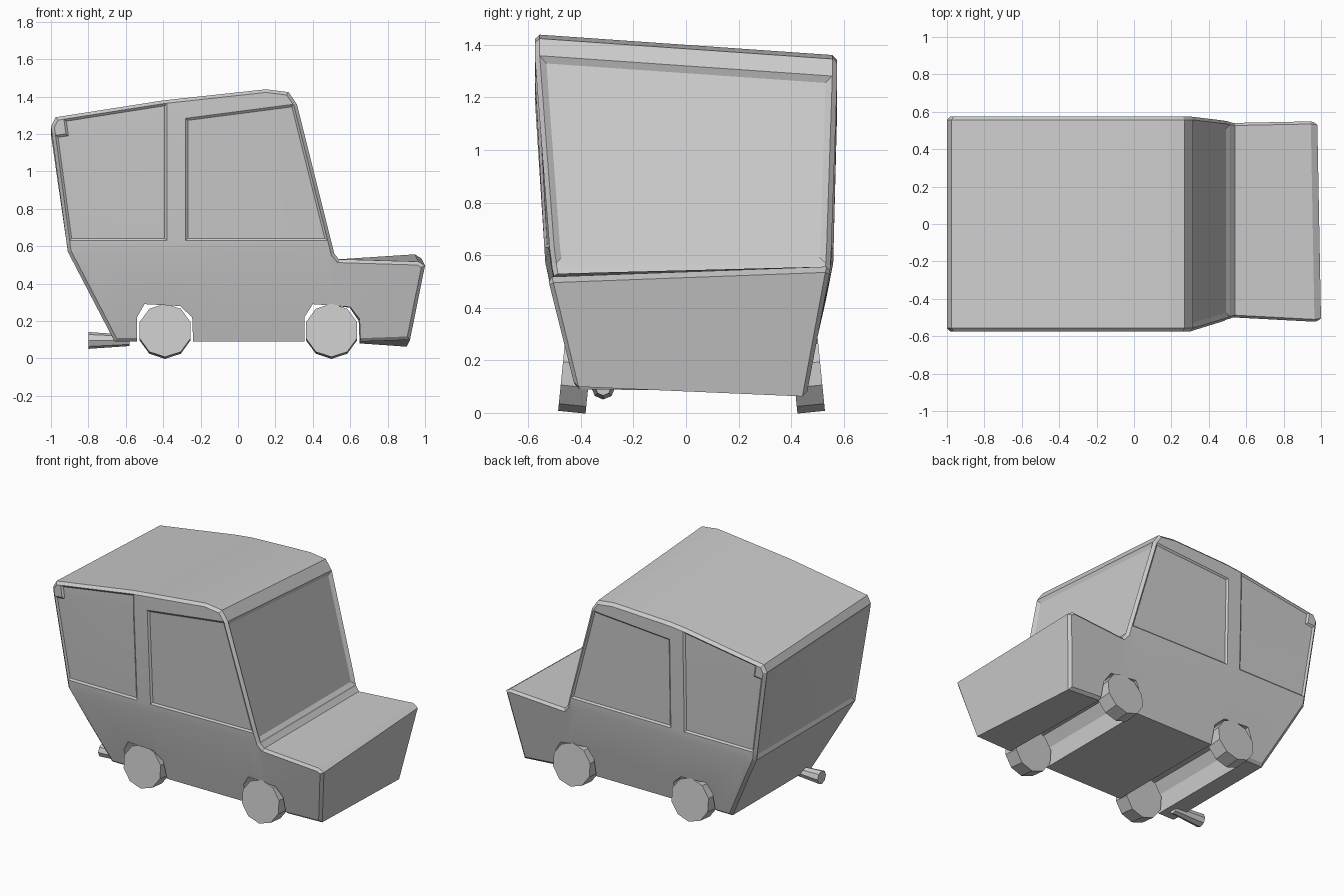
import bpy, bmesh
from math import pi
from mathutils import Vector

if "Cube" in bpy.data.objects:
    bpy.data.objects.remove(bpy.data.objects["Cube"])

HALF = 0.56


def add_object(name, bm):
    mesh = bpy.data.meshes.new(name)
    bm.to_mesh(mesh)
    bm.free()
    obj = bpy.data.objects.new(name, mesh)
    bpy.context.collection.objects.link(obj)
    return obj


def clamp(v):
    return max(0.0, min(1.0, v))


# Side profile of the van, wheel tunnels included
outline = [(-.54, .09), (-.66, .09), (-.91, .57), (-1.0, 1.24), (-.975, 1.29),
           (-.4, 1.38), (.15, 1.44), (.27, 1.425), (.315, 1.36), (.515, .56),
           (.54, .53), (.965, .517), (1.0, .495), (.92, .10), (.655, .09)]
front_arch = [(.65, .21), (.60, .275), (.40, .29), (.355, .22), (.355, .09)]
rear_arch = [(-.24, .09), (-.245, .22), (-.31, .28), (-.50, .29), (-.54, .22)]
profile = outline + front_arch + rear_arch

bm = bmesh.new()
near = bm.faces.new([bm.verts.new((x, -HALF, z)) for x, z in profile])
ext = bmesh.ops.extrude_face_region(bm, geom=[near], use_keep_orig=True)
bmesh.ops.translate(bm, vec=(0, 2 * HALF, 0),
                    verts=[g for g in ext['geom'] if isinstance(g, bmesh.types.BMVert)])
bmesh.ops.recalc_face_normals(bm, faces=bm.faces)

# Chamfer the long side edges, leaving the wheel arches sharp
def is_outline(e):
    a, b = e.verts
    pair = [min(range(len(profile)), key=lambda i: (profile[i][0] - v.co.x) ** 2
                + (profile[i][1] - v.co.z) ** 2) for v in (a, b)]
    return abs(a.co.y - b.co.y) < .01 and max(pair) < len(outline)

bmesh.ops.bevel(bm, geom=[e for e in bm.edges if is_outline(e)],
                offset=.018, segments=1, affect='EDGES')

# Cut lines for waist, windows and pillar
cuts = [((0, 0, .57), (0, 0, 1)), ((0, 0, .63), (0, 0, 1)),
        ((0, 0, 1.32), (-.13, 0, 1)), ((.42, 0, .65), (.97, 0, .243)),
        ((-.88, 0, .9), (.99, 0, .133)), ((-.28, 0, 0), (1, 0, 0)),
        ((-.38, 0, 0), (1, 0, 0)), ((.535, 0, 0), (1, 0, 0))]
for co, no in cuts:
    bmesh.ops.bisect_plane(bm, geom=bm.verts[:] + bm.edges[:] + bm.faces[:],
                           plane_co=co, plane_no=Vector(no).normalized(), dist=1e-5)
bm.normal_update()


# Recessed windscreen, rear window and side windows
def recess(test, thickness, depth):
    faces = [f for f in bm.faces if test(f.normal, f.calc_center_median())]
    if faces:
        bmesh.ops.inset_region(bm, faces=faces, thickness=thickness, depth=-depth,
                               use_even_offset=True)
    bm.normal_update()

recess(lambda n, c: n.x > .9 and .58 < c.z < 1.36 and c.x < .52, .025, .015)
recess(lambda n, c: n.x < -.95 and .57 < c.z < 1.24, .025, .012)
for s in (-1, 1):
    for x0, x1 in ((-.92, -.38), (-.28, .40)):
        recess(lambda n, c: n.y * s > .95 and x0 < c.x < x1 and .63 < c.z < 1.3
               and abs(c.y) > .555, .012, .01)

# Shape the body: narrow below the waist, lopsided roof and nose
for v in bm.verts:
    x, y, z = v.co
    t = (y + HALF) / (2 * HALF)
    low, waist, top = (.42, .535, .575) if y < 0 else (.455, .56, .575)
    if z < .57:
        w = low + (waist - low) * clamp((z - .09) / .46)
    else:
        w = waist + (top - waist) * clamp((z - .57) / .6)
    notch = clamp(1 - abs(x - .535) / .35) * clamp(1 - abs(z - .55) / .5)
    w -= (.028 if y < 0 else .012) * notch
    v.co.y = y / HALF * w
    v.co.z -= t * (.05 + .03 * clamp(x / .15)) * clamp((z - .6) / .7)
    nose = clamp((x - .56) / .38) if z < .58 else 0
    v.co.z += t * nose * (.04 if z > .4 else -.04)
    v.co.x -= .02 * t * nose
body = add_object("van_body", bm)
bpy.context.view_layer.objects.active = body
body.select_set(True)
bpy.ops.object.shade_smooth_by_angle(angle=pi / 7)
body.select_set(False)

# Ten-sided wheels, splayed out at the bottom
for end, x in (("rear", -.39), ("front", .50)):
    for side, s, y in (("right", -1, -.42), ("left", 1, .462)):
        bm = bmesh.new()
        bmesh.ops.create_cone(bm, cap_ends=True, segments=10,
                              radius1=.143, radius2=.143, depth=.105)
        wheel = add_object(f"{end}_{side}_wheel", bm)
        wheel.location = (x, y, .145)
        wheel.rotation_euler = (pi / 2 + s * .1, 0, 0)

# Exhaust pipe flaring towards the rear
bm = bmesh.new()
bmesh.ops.create_cone(bm, cap_ends=True, segments=8, radius1=.03, radius2=.045, depth=.22)
pipe = add_object("exhaust_pipe", bm)
pipe.location = (-.69, -.315, .096)
pipe.rotation_euler = (0, -pi / 2, 0)
